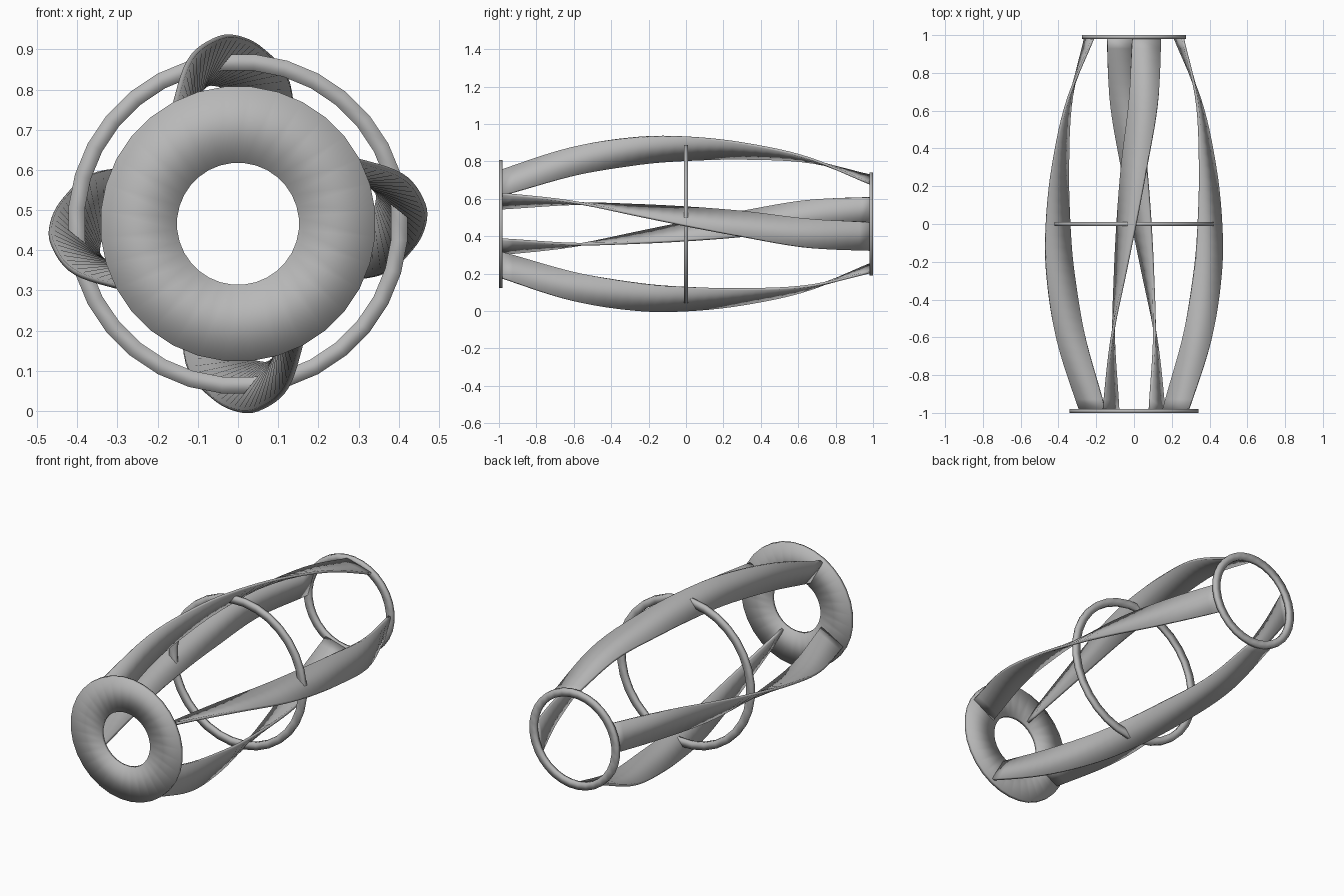
import bpy, bmesh, math
from mathutils import Vector, Matrix

if "Cube" in bpy.data.objects:
    bpy.data.objects.remove(bpy.data.objects["Cube"])

CZ = 0.466          # height of the long axis
SIDES = 32

grey = bpy.data.materials.new("dark_grey")
grey.diffuse_color = (0.48, 0.48, 0.48, 1)
grey.use_nodes = True
grey.node_tree.nodes["Principled BSDF"].inputs["Base Color"].default_value = grey.diffuse_color

def finish(name, bm):
    """Turn a bmesh into a smooth-shaded object."""
    bmesh.ops.recalc_face_normals(bm, faces=bm.faces)
    for f in bm.faces:
        f.smooth = True
    me = bpy.data.meshes.new(name)
    bm.to_mesh(me)
    bm.free()
    me.materials.append(grey)
    ob = bpy.data.objects.new(name, me)
    bpy.context.collection.objects.link(ob)
    return ob

def ring(name, r_in, r_out, y0, y1):
    """Flat ring around the long axis with a rectangular section."""
    bm = bmesh.new()
    loops = []
    for i in range(SIDES):
        a = 2 * math.pi * (i + 0.5) / SIDES
        loops.append([bm.verts.new((r * math.sin(a), y, CZ + r * math.cos(a)))
                      for r, y in ((r_in, y0), (r_out, y0), (r_out, y1), (r_in, y1))])
    for i in range(SIDES):
        p, q = loops[i], loops[(i + 1) % SIDES]
        for k in range(4):
            n = (k + 1) % 4
            bm.faces.new((p[k], p[n], q[n], q[k]))
    return finish(name, bm)

def spline(pts, y):
    """Smooth curve through (y, side, height) points, sampled at y."""
    n = len(pts)
    i = max(j for j in range(n - 1) if pts[j][0] <= y + 1e-9)
    def slope(j, c):
        a, b = pts[max(j - 1, 0)], pts[min(j + 1, n - 1)]
        return (b[c] - a[c]) / (b[0] - a[0])
    p, q = pts[i], pts[i + 1]
    h = q[0] - p[0]
    t = (y - p[0]) / h
    out = []
    for c in (1, 2):
        out.append((2*t**3 - 3*t**2 + 1) * p[c] + (t**3 - 2*t**2 + t) * h * slope(i, c)
                   + (3*t**2 - 2*t**3) * q[c] + (t**3 - t**2) * h * slope(i + 1, c))
    return Vector((out[0], y, out[1]))

# End plates and middle hoop
ring("front_plate", 0.152, 0.343, -1.0, -0.98)
ring("rear_ring", 0.236, 0.277, 0.98, 1.0)
ring("middle_hoop", 0.383, 0.424, -0.01, 0.01)

# Centre line of one slat (y, sideways, distance from axis); its width is
# constant and its strip twists steadily from -30 to 106 degrees.
CENTRE = [(-0.99, -0.122, 0.219), (-0.6, -0.112, 0.335), (-0.25, -0.072, 0.391),
          (0.0, -0.04, 0.402), (0.3, 0.0, 0.39), (0.65, 0.05, 0.343), (0.99, 0.067, 0.235)]
WIDTH, THICK, STEPS = 0.156, 0.014, 32

def slat(name, turn):
    bm = bmesh.new()
    rows = []
    for s in range(STEPS + 1):
        y = -0.99 + 1.98 * s / STEPS
        c = spline(CENTRE, y)
        a = math.radians(-30 + 136 * s / STEPS)
        d = Vector((math.sin(a), 0, math.cos(a)))
        n = Vector((d.z, 0, -d.x))
        w, t = WIDTH / 2, THICK / 2
        rows.append([bm.verts.new(c + d * u + n * v)
                     for u, v in ((w, t), (w, -t), (-w, -t), (-w, t))])
    for p, q in zip(rows, rows[1:]):
        for k in range(4):
            j = (k + 1) % 4
            bm.faces.new((p[k], p[j], q[j], q[k]))
    bm.faces.new(rows[0])
    bm.faces.new(rows[-1])
    bm.transform(Matrix.Translation((0, 0, CZ)) @ Matrix.Rotation(turn, 4, 'Y'))
    return finish(name, bm)

# Four slats around the axis
for i, side in enumerate(("top", "right", "bottom", "left")):
    slat(side + "_slat", i * math.pi / 2)
